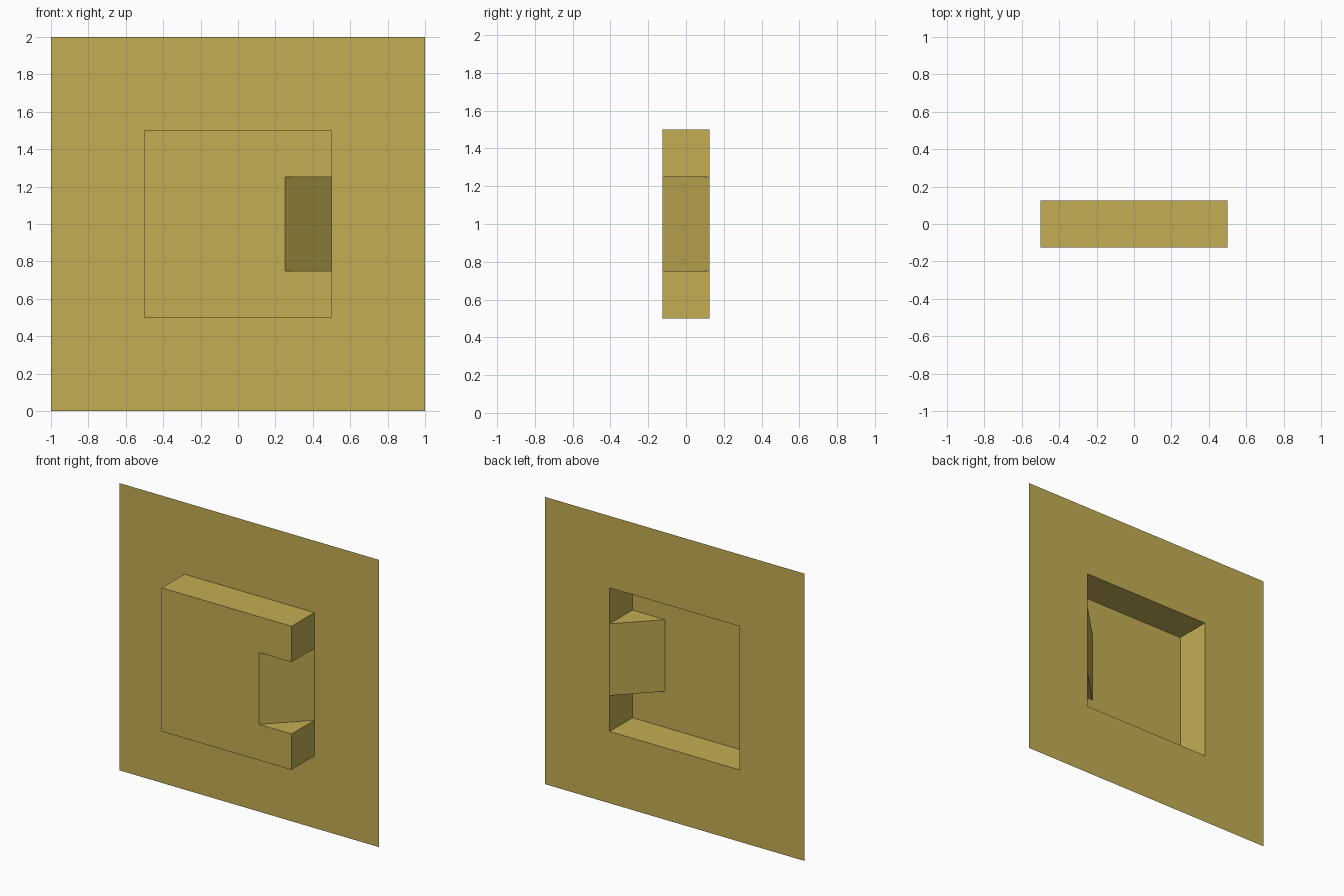
import bpy, bmesh

if "Cube" in bpy.data.objects:
    bpy.data.objects.remove(bpy.data.objects["Cube"])

BACK, FRONT = 0.125, -0.125      # wall plane and raised face depths
LOW, HIGH = 0.75, 1.25           # notch height range

mat = bpy.data.materials.new("ochre")
mat.diffuse_color = (0.546, 0.423, 0.087, 1)
mat.use_nodes = True
mat.node_tree.nodes["Principled BSDF"].inputs["Base Color"].default_value = mat.diffuse_color

bm = bmesh.new()


def ring(points, y):
    return [bm.verts.new((x, y, z)) for x, z in points]


# Wall outline, opening in the wall, and raised face outline with its notch
wall = ring([(-1, 0), (1, 0), (1, 2), (-1, 2)], BACK)
base = ring([(-.5, .5), (.5, .5), (.5, LOW), (.5, HIGH), (.5, 1.5), (-.5, 1.5)], BACK)
face = ring([(-.5, .5), (.5, .5), (.5, LOW), (.25, LOW),
             (.25, HIGH), (.5, HIGH), (.5, 1.5), (-.5, 1.5)], FRONT)
w, b, f = wall, base, face

# Thin wall around the opening
bm.faces.new((w[0], w[1], b[1], b[0]))
bm.faces.new((w[1], w[2], b[4], b[3], b[2], b[1]))
bm.faces.new((w[2], w[3], b[5], b[4]))
bm.faces.new((w[3], w[0], b[0], b[5]))

# Raised face and its side walls
bm.faces.new(f)
for (i, j), (k, m) in [((0, 1), (0, 1)), ((1, 2), (1, 2)), ((3, 4), (5, 6)),
                       ((4, 5), (6, 7)), ((5, 0), (7, 0))]:
    bm.faces.new((b[i], b[j], f[m], f[k]))

# Notch: sloping ramp with a triangular cheek below and above
bm.faces.new((b[2], b[3], f[4], f[3]))
bm.faces.new((f[2], b[2], f[3]))
bm.faces.new((f[4], b[3], f[5]))

mesh = bpy.data.meshes.new("wall_with_raised_panel")
bm.to_mesh(mesh)
bm.free()
mesh.materials.append(mat)
obj = bpy.data.objects.new("wall_with_raised_panel", mesh)
bpy.context.collection.objects.link(obj)
